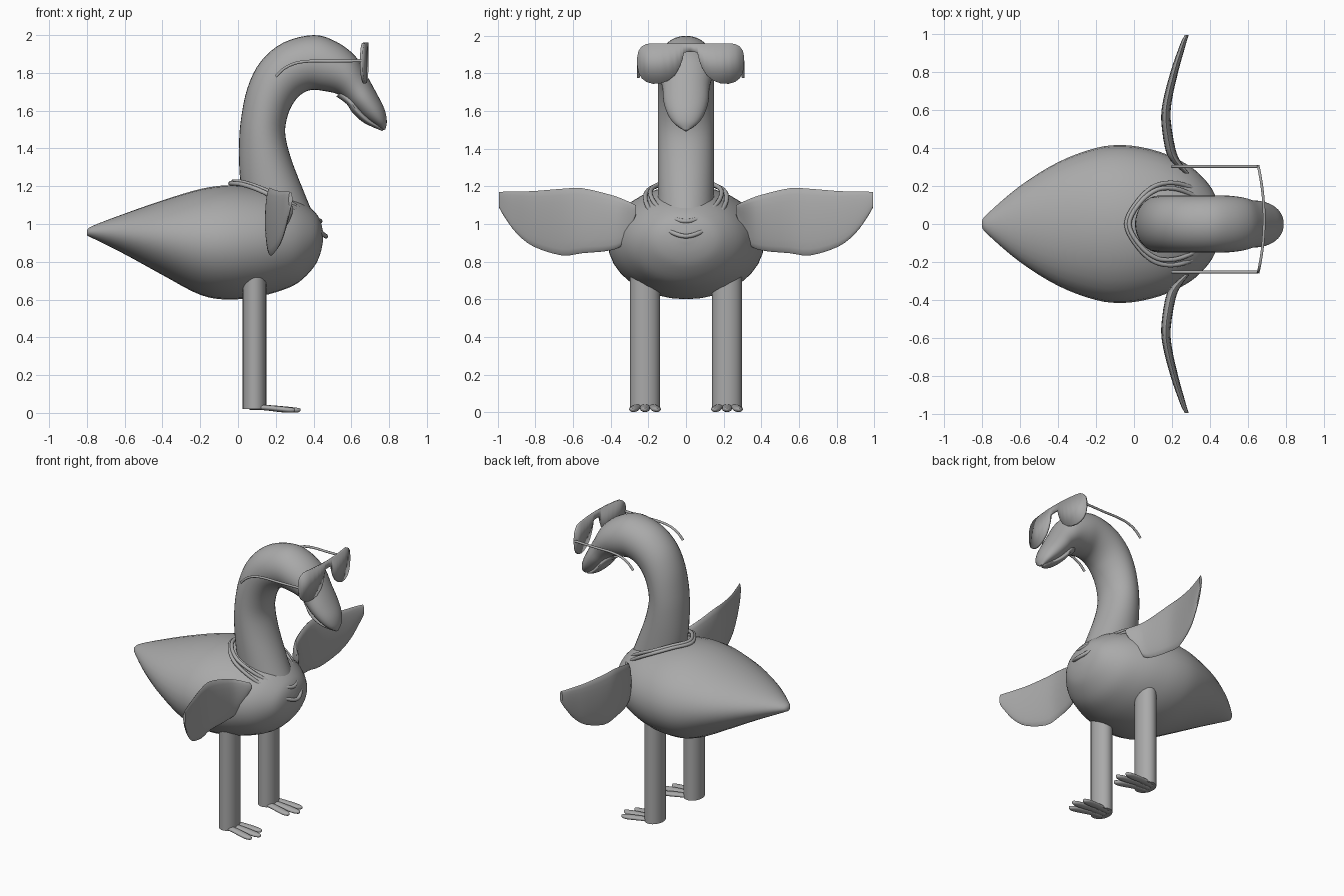
import bpy
import bmesh
from math import cos, sin, pi, radians
from mathutils import Vector

cube = bpy.data.objects.get("Cube")
if cube:
    bpy.data.objects.remove(cube, do_unlink=True)

GREY = (0.4, 0.4, 0.4, 1)
mat = bpy.data.materials.new("plain_grey")
mat.use_nodes = True
mat.diffuse_color = GREY
mat.node_tree.nodes["Principled BSDF"].inputs["Base Color"].default_value = GREY


def spline(rows, steps=4, closed=False):
    """Catmull-Rom interpolation of equal-length tuples."""
    n = len(rows)
    pick = (lambda i: rows[i % n]) if closed else (lambda i: rows[min(max(i, 0), n - 1)])
    out = []
    for i in range(n if closed else n - 1):
        quad = [pick(i + k) for k in (-1, 0, 1, 2)]
        for s in range(steps):
            t = s / steps
            out.append(tuple(
                b + 0.5 * t * (c - a + t * (2*a - 5*b + 4*c - d + t * (3*(b - c) + d - a)))
                for a, b, c, d in zip(*quad)))
    return out if closed else out + [rows[-1]]


def add_mesh(name, bm, angle=40):
    bmesh.ops.recalc_face_normals(bm, faces=bm.faces)
    mesh = bpy.data.meshes.new(name)
    bm.to_mesh(mesh)
    bm.free()
    mesh.materials.append(mat)
    obj = bpy.data.objects.new(name, mesh)
    bpy.context.collection.objects.link(obj)
    bpy.ops.object.select_all(action='DESELECT')
    obj.select_set(True)
    bpy.context.view_layer.objects.active = obj
    bpy.ops.object.shade_smooth_by_angle(angle=radians(angle))
    return obj


def loft(name, sections, sides=32, angle=40):
    """Skin elliptical sections, each given as (end a, end b, half-width vector)."""
    bm = bmesh.new()
    rings = []
    for a, b, side in sections:
        a, b, side = Vector(a), Vector(b), Vector(side)
        mid, up = (a + b) / 2, (a - b) / 2
        rings.append([bm.verts.new(mid + up * cos(2*pi*k/sides) + side * sin(2*pi*k/sides))
                      for k in range(sides)])
    for r, q in zip(rings, rings[1:]):
        for k in range(sides):
            j = (k + 1) % sides
            bm.faces.new((r[k], r[j], q[j], q[k]))
    bm.faces.new(rings[0])
    bm.faces.new(rings[-1])
    return add_mesh(name, bm, angle)


def profile_loft(name, rows, steps=4):
    """Rows are (x, z, x, z, half width) across the side profile."""
    return loft(name, [((a, 0, b), (c, 0, d), (0, w, 0)) for a, b, c, d, w in spline(rows, steps)])


def tube(name, points, radius, closed=False):
    curve = bpy.data.curves.new(name, 'CURVE')
    curve.dimensions = '3D'
    curve.bevel_depth = radius
    curve.bevel_resolution = 3
    curve.use_fill_caps = True
    pts = spline(points, 5, closed)
    line = curve.splines.new('POLY')
    line.points.add(len(pts) - 1)
    for p, co in zip(line.points, pts):
        p.co = (*co, 1)
    line.use_cyclic_u = closed
    line.use_smooth = True
    curve.materials.append(mat)
    obj = bpy.data.objects.new(name, curve)
    bpy.context.collection.objects.link(obj)


# Teardrop body, from tail to breast
profile_loft("body", [
    (-.80, .965, -.80, .94, .015), (-.77, .99, -.77, .925, .055), (-.6, 1.055, -.6, .84, .2),
    (-.4, 1.125, -.4, .73, .325), (-.2, 1.185, -.2, .625, .4), (-.05, 1.205, -.05, .6, .415),
    (.1, 1.195, .1, .615, .39), (.22, 1.17, .22, .645, .345), (.32, 1.13, .32, .69, .285),
    (.4, 1.07, .4, .77, .2), (.435, 1.02, .435, .84, .125), (.45, .96, .45, .91, .03)])

# Curved neck running into head and beak
profile_loft("neck_and_head", [
    (.03, 1.1, .42, 1.0, .15), (.01, 1.25, .345, 1.18, .15), (.005, 1.4, .28, 1.35, .15),
    (.015, 1.55, .25, 1.48, .15), (.05, 1.72, .265, 1.58, .15), (.12, 1.86, .3, 1.65, .15),
    (.24, 1.96, .34, 1.69, .15), (.4, 2.0, .39, 1.71, .15), (.52, 1.965, .45, 1.705, .15),
    (.62, 1.89, .52, 1.69, .14), (.68, 1.79, .565, 1.66, .125), (.735, 1.69, .605, 1.62, .12),
    (.775, 1.61, .66, 1.568, .1), (.788, 1.545, .72, 1.528, .065), (.78, 1.5, .77, 1.497, .012)])
profile_loft("lower_beak", [
    (.58, 1.72, .52, 1.675, .06), (.63, 1.64, .575, 1.635, .09), (.66, 1.6, .605, 1.59, .09),
    (.71, 1.55, .66, 1.54, .07), (.75, 1.52, .72, 1.51, .04), (.77, 1.505, .765, 1.492, .008)])

# Two necklace strands draped round the neck base
strands = {
    "upper_necklace": [(-.025, 0, 1.225), (.03, .11, 1.22), (.12, .18, 1.19), (.22, .185, 1.145),
                       (.32, .145, 1.085), (.4, .08, 1.035), (.435, 0, 1.015)],
    "lower_necklace": [(-.04, 0, 1.215), (.02, .12, 1.21), (.11, .2, 1.18), (.22, .215, 1.125),
                       (.33, .175, 1.05), (.42, .1, .97), (.465, 0, .935)]}
for name, half in strands.items():
    other = [(x, -y, z) for x, y, z in half[-2:0:-1]]
    tube(name, half + other, .012, closed=True)

# Wing rows: distance out, x, top z, bottom z, half thickness
WING = [(.265, .28, 1.1, 1.05, .012), (.33, .22, 1.13, .9, .025), (.4, .19, 1.155, .86, .027),
        (.55, .168, 1.19, .845, .025), (.66, .178, 1.187, .833, .023), (.81, .215, 1.175, .88, .02),
        (.9, .243, 1.173, .95, .017), (.96, .263, 1.172, 1.03, .014), (.995, .278, 1.17, 1.09, .01)]
# Toe rows: x, top z, bottom z, half width
TOE = [(.06, .045, .015, .022), (.15, .042, .014, .024), (.23, .036, .006, .027),
       (.29, .03, .001, .025), (.32, .026, .003, .014), (.33, .022, .01, .004)]

for side, s in (("left", 1), ("right", -1)):
    loft(side + "_wing", [((x, s*y, t), (x, s*y, b), (w, 0, 0))
                          for y, x, t, b, w in spline(WING, 3)], 20)
    loft(side + "_leg", [((.025, s*.218, z), (.15, s*.218, z), (0, .079, 0))
                         for z in (.02, .8)], 28)
    # Three splayed toes
    for toe, shift, length in (("inner", -1, .86), ("middle", 0, 1), ("outer", 1, .9)):
        rows = []
        for x, t, b, w in spline(TOE, 3):
            y = s * (.218 + shift * (.035 + .11 * (x - .06)))
            px = .06 + (x - .06) * length
            rows.append(((px, y, t), (px, y, b), (0, w, 0)))
        loft(f"{side}_{toe}_toe", rows, 16)

# Sunglasses: one bowed plate whose columns are (distance, top z, bottom z)
MIDDLE = .025
columns = [(0, 1.96, 1.915), (.035, 1.96, 1.912), (.045, 1.96, 1.87), (.06, 1.96, 1.83),
           (.085, 1.96, 1.79), (.12, 1.96, 1.762), (.16, 1.96, 1.747), (.2, 1.96, 1.745),
           (.235, 1.957, 1.755), (.26, 1.943, 1.775), (.276, 1.92, 1.805), (.283, 1.885, 1.845)]
columns = [(-d, t, b) for d, t, b in columns[:0:-1]] + columns
bm = bmesh.new()
pairs = [[bm.verts.new((.685 - .4 * d * d, MIDDLE + d, z)) for z in (t, b)] for d, t, b in columns]
for p, q in zip(pairs, pairs[1:]):
    bm.faces.new((p[0], p[1], q[1], q[0]))
lenses = add_mesh("sunglass_lenses", bm)
solid = lenses.modifiers.new("thickness", 'SOLIDIFY')
solid.thickness = .014
solid.offset = 0

# Temple arms hooking down behind the head
for side, s in (("left", 1), ("right", -1)):
    y = MIDDLE + s * .278
    tube(side + "_temple_arm", [(.655, y, 1.865), (.5, y, 1.862), (.38, y, 1.862), (.3, y, 1.85),
                                (.24, y, 1.82), (.2, y, 1.78)], .008)
